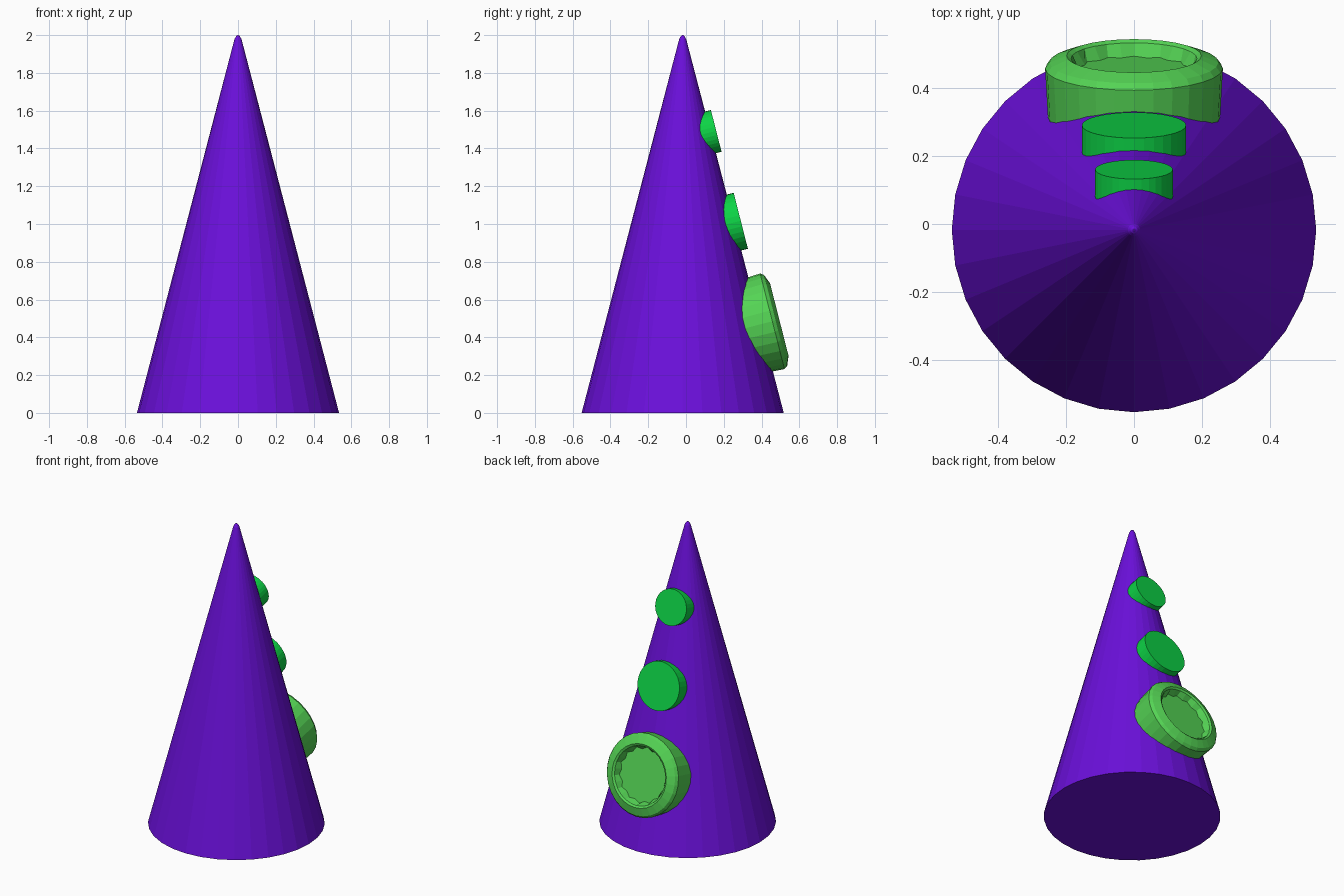
import bpy, math
from mathutils import Matrix, Vector

if "Cube" in bpy.data.objects:
    bpy.data.objects.remove(bpy.data.objects["Cube"])

TILT = math.radians(14.3)   # slope of the cone side
CY = -0.0175                # cone axis in y


def material(name, rgb):
    m = bpy.data.materials.new(name)
    m.diffuse_color = (*rgb, 1)
    m.use_nodes = True
    m.node_tree.nodes["Principled BSDF"].inputs["Base Color"].default_value = m.diffuse_color
    return m


def lathe(name, rings, mat, matrix, sides=32):
    """Spin (radius, height) or (radius, height, zigzag) rings about local z; cap both ends."""
    verts, faces = [], []
    for ring in rings:
        r, h = ring[:2]
        zig = ring[2] if len(ring) > 2 else 0
        for i in range(sides):
            a = 2 * math.pi * i / sides
            rr = r + (zig if i % 2 else -zig)
            verts.append(matrix @ Vector((rr * math.cos(a), rr * math.sin(a), h)))
    for k in range(len(rings) - 1):
        for i in range(sides):
            j = (i + 1) % sides
            faces.append((k * sides + i, k * sides + j,
                          (k + 1) * sides + j, (k + 1) * sides + i))
    faces.append(tuple(reversed(range(sides))))
    faces.append(tuple(range((len(rings) - 1) * sides, len(rings) * sides)))
    me = bpy.data.meshes.new(name)
    me.from_pydata(verts, [], faces)
    me.materials.append(mat)
    ob = bpy.data.objects.new(name, me)
    bpy.context.collection.objects.link(ob)
    return ob


def on_slope(y, z):
    """Frame at a point on the back, local z facing out of the cone side."""
    return Matrix.Translation((0, y, z)) @ Matrix.Rotation(-(math.pi / 2 - TILT), 4, 'X')


purple = material("purple", (0.147, 0.005, 0.71))
green = material("green", (0.004, 0.65, 0.06))
light_green = material("light green", (0.09, 0.66, 0.09))

# Cone body with a small rounded tip
lathe("cone_body", [(0.535, 0), (0.023, 1.962), (0.018, 1.98), (0.010, 1.994), (0.003, 2.0)],
      purple, Matrix.Translation((0, CY, 0)))

# Two plain round buttons, sunk into the cone
for name, y, z, r, depth in (("upper_button", 0.160, 1.493, 0.114, 0.12),
                             ("middle_button", 0.290, 1.017, 0.153, 0.15)):
    lathe(name, [(r, -depth), (r, 0)], green, on_slope(y, z))

# Large lower button: bevelled rim around a recessed floor with a jagged edge
lathe("lower_button", [(0.250, -0.20), (0.261, 0), (0.248, 0.018), (0.198, 0.038),
                       (0.185, 0.030), (0.168, -0.008, 0.008)],
      light_green, on_slope(0.457, 0.485), sides=28)
